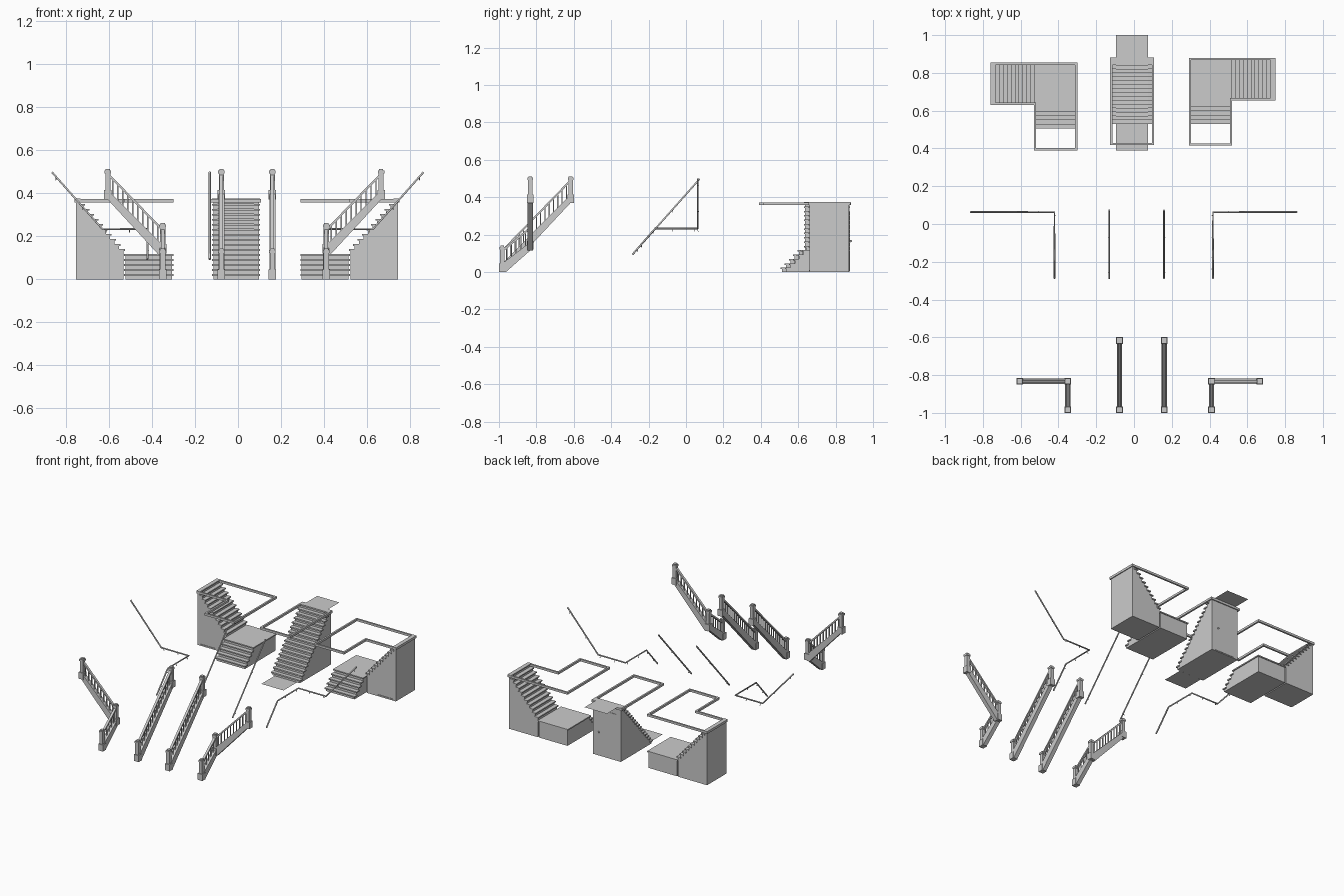
import bpy, bmesh, math

if "Cube" in bpy.data.objects:
    bpy.data.objects.remove(bpy.data.objects["Cube"])

RISER, RUN, NOSE, SLAB = 0.0234, 0.0207, 0.007, 0.008


def prism(bm, pts, frame, lo, hi):
    """Extrude a (u, z) profile sideways from lo to hi, placed by frame(u, v, z)."""
    a = [bm.verts.new(frame(u, lo, z)) for u, z in pts]
    b = [bm.verts.new(frame(u, hi, z)) for u, z in pts]
    bm.faces.new(a)
    bm.faces.new(b[::-1])
    for i in range(len(pts)):
        j = (i + 1) % len(pts)
        bm.faces.new((a[i], b[i], b[j], a[j]))


def box(bm, frame, u0, u1, v0, v1, z0, z1):
    prism(bm, [(u0, z0), (u1, z0), (u1, z1), (u0, z1)], frame, v0, v1)


def finish(name, bm, solid=True):
    if solid:
        bmesh.ops.recalc_face_normals(bm, faces=bm.faces)
    me = bpy.data.meshes.new(name)
    bm.to_mesh(me)
    bm.free()
    ob = bpy.data.objects.new(name, me)
    bpy.context.collection.objects.link(ob)
    return ob


def flight(bm_body, bm_tread, frame, n, z0, end, v0, v1, run=RUN):
    """Stepped solid body with overhanging treads; u = 0 is the first nosing."""
    body, drop = [(NOSE, 0)], SLAB / 2
    for i in range(n):
        u, z = NOSE + i * run, z0 + i * RISER
        if i or z0:
            body.append((u, z - drop))
        body.append((u, z + RISER - drop))
        back = end if i == n - 1 else u + run + 0.001
        box(bm_tread, frame, u - NOSE, back, v0, v1, z + RISER - SLAB, z + RISER)
    body += [(end - 0.006, z0 + n * RISER - drop), (end - 0.006, 0)]
    prism(bm_body, body, frame, v0 + 0.006, v1 - 0.006)


def opening(name, pts, frame, w=0.006):
    """Trim around the floor opening, one bar per edge."""
    bm = bmesh.new()
    for (x0, y0), (x1, y1) in zip(pts, pts[1:] + pts[:1]):
        box(bm, frame, min(x0, x1) - w, max(x0, x1) + w,
            min(y0, y1) - w, max(y0, y1) + w, 0.358, 0.373)
    finish(name, bm)


def newel(bm, frame, u, v, z):
    for h, z0, z1 in ((0.0175, 0, 0.045), (0.012, 0.045, 0.128), (0.015, 0.122, 0.135), (0.01, 0.135, 0.142)):
        box(bm, frame, u - h, u + h, v - h, v + h, z + z0, z + z1)


def balustrade(bm, frame, length, v, z0, z1):
    """Stringer, handrail and balusters between two newels."""
    L = length
    prism(bm, [(0, z0), (0.02, z0), (L, z1), (L, z1 + 0.045), (0, z0 + 0.045)], frame, v - 0.014, v + 0.014)
    prism(bm, [(0, z0 + 0.106), (L, z1 + 0.113), (L, z1 + 0.127), (0, z0 + 0.12)], frame, v - 0.008, v + 0.008)
    n = round(L / 0.0235)
    for i in range(1, n):
        t = i / n
        z = z0 + (z1 - z0) * t
        box(bm, frame, L * t - 0.003, L * t + 0.003, v - 0.003, v + 0.003, z + 0.03, z + 0.112)


def tube(name, paths, r):
    cu = bpy.data.curves.new(name, 'CURVE')
    cu.dimensions, cu.bevel_depth, cu.bevel_resolution = '3D', r, 1
    cu.use_fill_caps = True
    for pts in paths:
        sp = cu.splines.new('POLY')
        sp.points.add(len(pts) - 1)
        for p, c in zip(sp.points, pts):
            p.co = (*c, 1)
    bpy.context.collection.objects.link(bpy.data.objects.new(name, cu))


def wall_rail(name, pts, place, side):
    """Round wall rail with small hooked brackets on each straight run."""
    hooks = []
    for a, b in zip(pts, pts[1:]):
        for t in (0.08, 0.6):
            x, y, z = (p + (q - p) * t for p, q in zip(a, b))
            sx, sy = (side, 0) if abs(a[0] - b[0]) < 0.01 else (0, abs(side))
            hooks.append([place(x, y, z), place(x, y, z - 0.013),
                          place(x + sx, y + sy, z - 0.015)])
    tube(name, [[place(*p) for p in pts]], 0.005)
    tube(name + "_brackets", hooks, 0.002)


# Corner staircases, balustrades and wall rails: left, then mirrored right
for side, s, (dx, dy), bx, rx in (("left", 1, (0, 0), 0, 0), ("right", -1, (-0.01, 0.025), 0.06, -0.003)):
    def plain(u, v, z): return (s * u + dx, v + dy, z)
    def lower(u, v, z): return plain(v, 0.505 + u, z)
    def upper(u, v, z): return plain(-0.525 - u, v, z)
    body, tread = bmesh.new(), bmesh.new()
    flight(body, tread, lower, 5, 0, 0.347, -0.53, -0.30, 0.0228)
    flight(body, tread, upper, 11, 5 * RISER, 0.235, 0.63, 0.853)
    box(body, plain, -0.73, -0.62, 0.632, 0.637, 0.007, 0.012)   # skirting strip
    finish(side + "_stair_body", body)
    finish(side + "_stair_treads", tread)
    opening(side + "_opening_trim", [(-0.754, 0.848), (-0.306, 0.848), (-0.306, 0.396),
            (-0.524, 0.396), (-0.524, 0.636), (-0.754, 0.636)], plain)

    # turned balustrade
    def bal_low(u, v, z): return (s * v + bx, -0.983 + u, z)
    def bal_up(u, v, z): return (s * (-0.35 - u) + bx, v, z)
    bm = bmesh.new()
    balustrade(bm, bal_low, 0.15, -0.35, 0, 0.115)
    balustrade(bm, bal_up, 0.255, -0.833, 0.115, 0.37)
    newel(bm, bal_low, 0, -0.35, 0)
    newel(bm, bal_low, 0.15, -0.35, 0.12)
    newel(bm, bal_up, 0.255, -0.833, 0.37)
    finish(side + "_balustrade", bm)

    # turned wall rail
    wall_rail(side + "_wall_rail", [(-0.865, 0.063, 0.498), (-0.63, 0.063, 0.233), (-0.421, 0.063, 0.233),
              (-0.421, -0.165, 0.233), (-0.421, -0.287, 0.093)],
              lambda x, y, z: (s * x + rx, y, z), 0.006)


# Straight centre staircase
def ident(u, v, z): return (u, v, z)
def centre(u, v, z): return (v, 0.53 + u, z)


body, tread = bmesh.new(), bmesh.new()
flight(body, tread, centre, 16, 0, 0.35, -0.12, 0.103)
finish("centre_stair_body", body)
finish("centre_stair_treads", tread)
opening("centre_opening_trim", [(-0.12, 0.424), (0.101, 0.424), (0.101, 0.875), (-0.12, 0.875)], ident)

# Carpet runner: one sheet wrapping the treads and lying on both floors
path = [(-0.14, 0.0005)]
for i in range(16):
    u, z = i * RUN - 0.001, i * RISER
    path += [(u + NOSE, z + 0.0005), (u + NOSE, z + RISER - SLAB - 0.001),
             (u, z + RISER - SLAB - 0.001), (u, z + RISER + 0.001)]
path.append((0.47, 16 * RISER + 0.001))
bm = bmesh.new()
rows = [[bm.verts.new(centre(u, v, z)) for v in (-0.095, 0.075)] for u, z in path]
for a, b in zip(rows, rows[1:]):
    bm.faces.new((a[0], a[1], b[1], b[0]))
finish("carpet_runner", bm, False)

# Cupboard door in the back of the centre staircase
bm = bmesh.new()
box(bm, ident, -0.085, 0.068, 0.87, 0.877, 0.005, 0.32)
finish("cupboard_door", bm)
bm = bmesh.new()
bmesh.ops.create_uvsphere(bm, u_segments=12, v_segments=8, radius=0.006)
bmesh.ops.translate(bm, verts=bm.verts, vec=(0.05, 0.881, 0.165))
for f in bm.faces:
    f.smooth = True
finish("door_knob", bm)

# Straight balustrades and straight wall rails
for i, x in enumerate((-0.077, 0.16)):
    def straight(u, v, z): return (v, -0.983 + u, z)
    bm = bmesh.new()
    balustrade(bm, straight, 0.366, x, 0, 0.37)
    newel(bm, straight, 0, x, 0)
    newel(bm, straight, 0.366, x, 0.37)
    finish(f"straight_balustrade_{i}", bm)
for i, (x, side) in enumerate(((-0.131, -0.006), (0.159, 0.006))):
    wall_rail(f"straight_wall_rail_{i}", [(x, -0.287, 0.093), (x, 0.073, 0.498)], ident, side)
